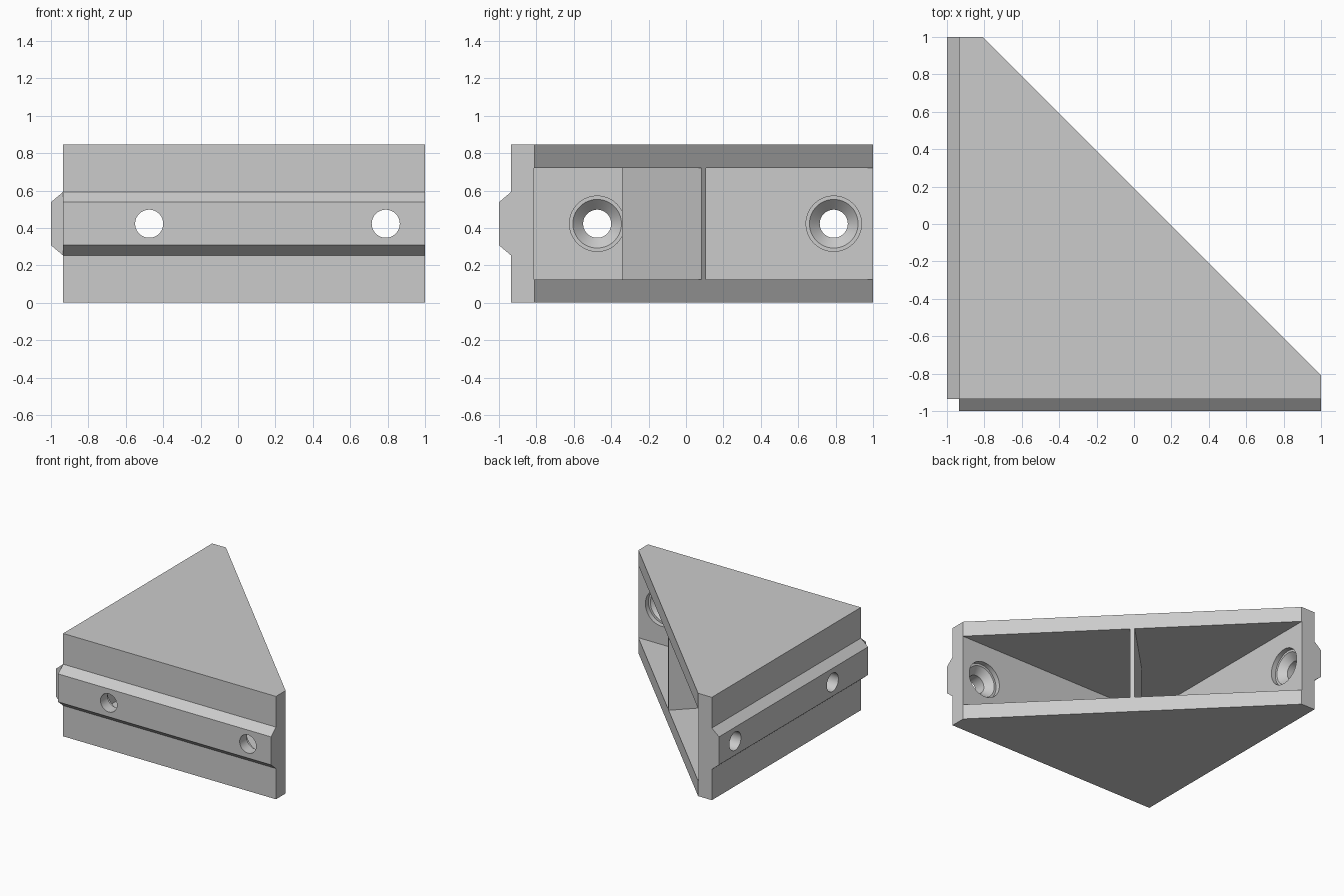
import bpy, bmesh, math
from mathutils import Matrix

if "Cube" in bpy.data.objects:
    bpy.data.objects.remove(bpy.data.objects["Cube"], do_unlink=True)

HEIGHT = 0.845
MID = HEIGHT / 2
OUT = -0.935       # outer face of both walls
IN = -0.812        # inner face of both walls
PLATE = 0.125      # top and bottom thickness
HOLES = (-0.475, 0.79)
# Swaps x and y, so that a front part becomes the matching side part
SWAP = Matrix(((0, 1, 0, 0), (1, 0, 0, 0), (0, 0, 1, 0), (0, 0, 0, 1)))

grey = bpy.data.materials.new("light grey")
grey.use_nodes = True
colour = (0.6, 0.6, 0.6, 1)
grey.diffuse_color = colour
grey.node_tree.nodes["Principled BSDF"].inputs["Base Color"].default_value = colour


def finish(name, bm, matrix=None):
    if matrix is not None:
        bm.transform(matrix)
    bmesh.ops.recalc_face_normals(bm, faces=bm.faces)
    mesh = bpy.data.meshes.new(name)
    bm.to_mesh(mesh)
    bm.free()
    mesh.materials.append(grey)
    obj = bpy.data.objects.new(name, mesh)
    bpy.context.collection.objects.link(obj)
    return obj


def prism(name, points, shift, matrix=None):
    """Extrude a closed outline of 3D points along shift."""
    bm = bmesh.new()
    face = bm.faces.new([bm.verts.new(p) for p in points])
    ext = bmesh.ops.extrude_face_region(bm, geom=[face])
    moved = [v for v in ext["geom"] if isinstance(v, bmesh.types.BMVert)]
    bmesh.ops.translate(bm, verts=moved, vec=shift)
    return finish(name, bm, matrix)


def screw_cutter(name, x, matrix=None):
    """Through hole with countersink and shallow counterbore, along y."""
    profile = [(0.075, -1.1), (0.075, IN - 0.095), (0.13, IN - 0.04),
               (0.148, IN - 0.04), (0.148, IN + 0.05)]
    bm = bmesh.new()
    rings = []
    for r, y in profile:
        rings.append([bm.verts.new((x + r * math.cos(a), y, MID + r * math.sin(a)))
                      for a in (math.tau * i / 64 for i in range(64))])
    for low, high in zip(rings, rings[1:]):
        for i in range(64):
            j = (i + 1) % 64
            bm.faces.new((low[i], low[j], high[j], high[i]))
    bm.faces.new(rings[0])
    bm.faces.new(rings[-1])
    return finish(name, bm, matrix)


def combine(target, tool, operation):
    mod = target.modifiers.new(operation, "BOOLEAN")
    mod.operation, mod.solver, mod.object = operation, "EXACT", tool
    bpy.context.view_layer.update()
    graph = bpy.context.evaluated_depsgraph_get()
    result = bpy.data.meshes.new_from_object(target.evaluated_get(graph))
    target.modifiers.clear()
    target.data = result
    bpy.data.objects.remove(tool, do_unlink=True)


# Triangular block with clipped tips
bracket = prism("corner_bracket",
                [(OUT, OUT, 0), (1, OUT, 0), (1, -0.81, 0), (-0.81, 1, 0), (OUT, 1, 0)],
                (0, 0, HEIGHT))

# Hollow inside, open along the long side
cavity = prism("cavity_cutter",
               [(IN, IN, PLATE), (1.3, IN, PLATE), (IN, 1.3, PLATE)],
               (0, 0, HEIGHT - 2 * PLATE))
combine(bracket, cavity, "DIFFERENCE")

# Tapered rails and screw holes on both walls
rail = [(OUT, y, MID + z) for y, z in
        ((-0.9, -0.17), (OUT, -0.17), (-1, -0.115), (-1, 0.115), (OUT, 0.17), (-0.9, 0.17))]
for side, matrix in (("front", None), ("right", SWAP)):
    combine(bracket, prism(side + "_rail", rail, (1 - OUT, 0, 0), matrix), "UNION")
    for x in HOLES:
        combine(bracket, screw_cutter(side + "_hole_cutter", x, matrix), "DIFFERENCE")

bpy.ops.object.select_all(action="DESELECT")
bracket.select_set(True)
bpy.context.view_layer.objects.active = bracket
bpy.ops.object.shade_smooth_by_angle(angle=math.radians(25))

# Thin upright rib on the diagonal, between the two plates
h = 0.012
prism("centre_rib",
      [(-0.33 + h, -0.33 - h, PLATE), (0.095 + h, 0.095 - h, PLATE),
       (0.095 - h, 0.095 + h, PLATE), (-0.33 - h, -0.33 + h, PLATE)],
      (0, 0, HEIGHT - 2 * PLATE))
